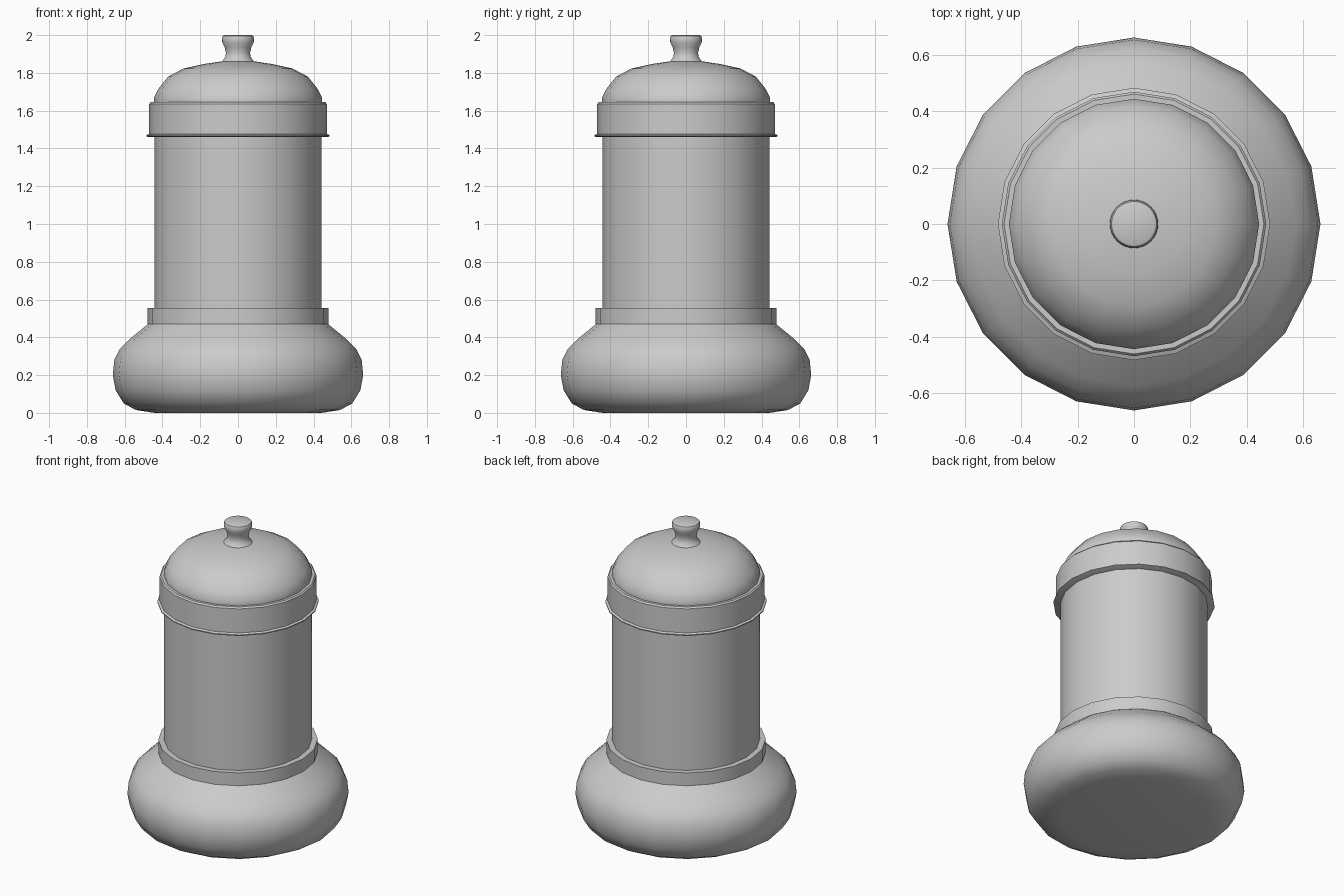
import bpy, bmesh
from math import cos, sin, pi, radians

if "Cube" in bpy.data.objects:
    bpy.data.objects.remove(bpy.data.objects["Cube"])


def lathe(name, profile, sides=20, angle=35):
    """Revolve (radius, z) points, listed bottom to top, and cap both ends."""
    bm = bmesh.new()
    rings = [[bm.verts.new((r * cos(2 * pi * i / sides), r * sin(2 * pi * i / sides), z))
              for i in range(sides)] for r, z in profile]
    for low, high in zip(rings, rings[1:]):
        for i in range(sides):
            j = (i + 1) % sides
            bm.faces.new((low[i], low[j], high[j], high[i]))
    bm.faces.new(rings[0][::-1])
    bm.faces.new(rings[-1])
    mesh = bpy.data.meshes.new(name)
    bm.to_mesh(mesh)
    bm.free()
    obj = bpy.data.objects.new(name, mesh)
    bpy.context.collection.objects.link(obj)
    bpy.ops.object.select_all(action='DESELECT')
    obj.select_set(True)
    bpy.context.view_layer.objects.active = obj
    bpy.ops.object.shade_smooth_by_angle(angle=radians(angle))
    return obj


# Bulging foot
lathe("base", [(0.44, 0), (0.54, 0.015), (0.605, 0.05), (0.648, 0.12), (0.663, 0.2),
               (0.655, 0.28), (0.625, 0.34), (0.575, 0.39), (0.477, 0.47)])
# Collar where the body meets the foot
lathe("base_collar", [(0.478, 0.47), (0.478, 0.555)])
# Straight container wall
lathe("body", [(0.443, 0.55), (0.443, 1.47)])
# Lid band with a thin bead along its lower edge
lathe("lid_band", [(0.476, 1.46), (0.484, 1.465), (0.484, 1.471), (0.47, 1.477),
                   (0.47, 1.636), (0.462, 1.645)])
# Domed lid
lathe("lid_dome", [(0.445, 1.645), (0.445, 1.67), (0.422, 1.715), (0.37, 1.78),
                   (0.29, 1.823), (0.18, 1.847), (0.08, 1.862)])
# Waisted knob
lathe("knob", [(0.09, 1.857), (0.078, 1.869), (0.067, 1.886), (0.064, 1.905), (0.07, 1.935),
               (0.083, 1.96), (0.085, 1.985), (0.08, 1.996), (0.072, 2.0)], sides=32)
